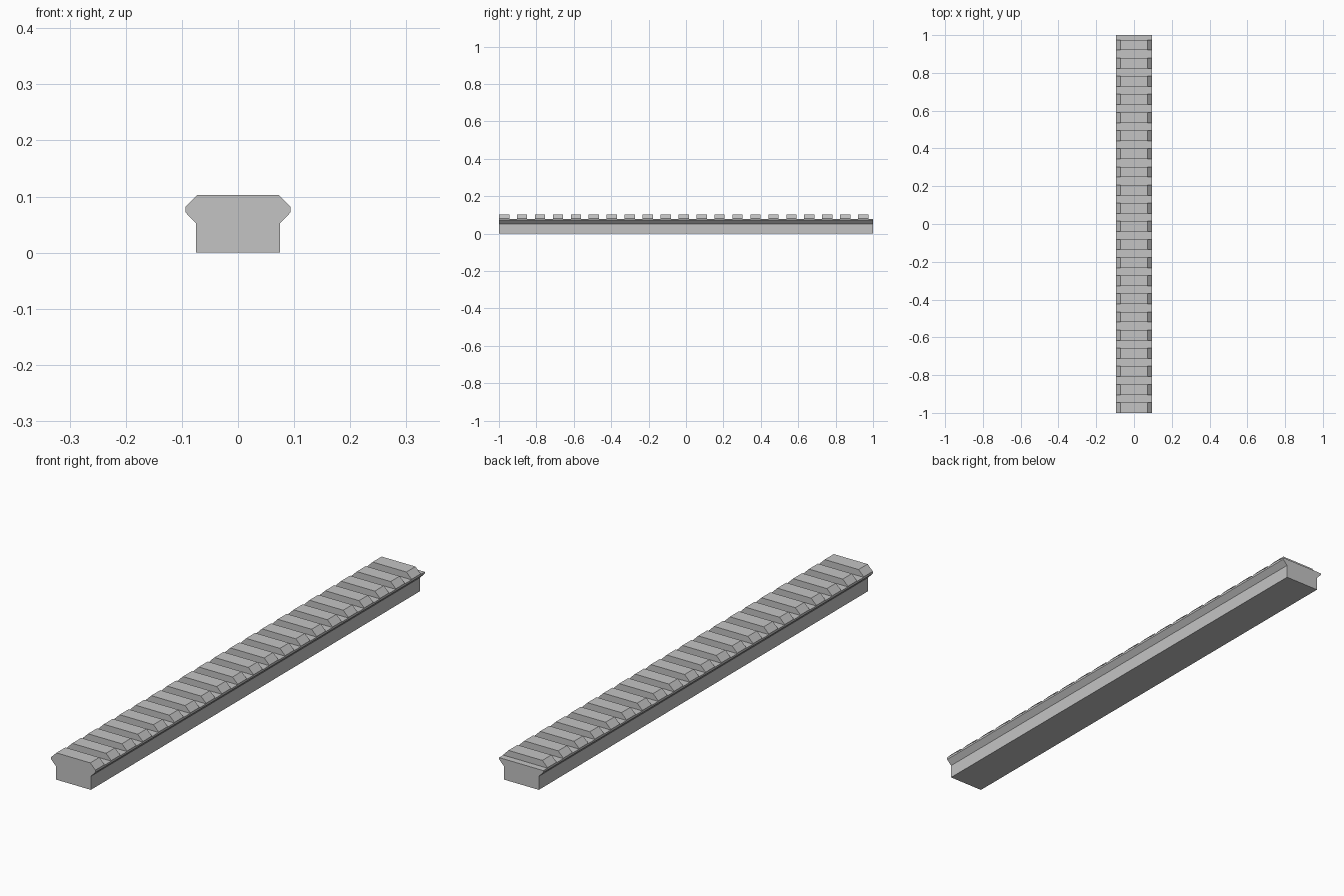
import bpy, bmesh

default = bpy.data.objects.get("Cube")
if default:
    bpy.data.objects.remove(default, do_unlink=True)

HALF_LENGTH = 1.0
PITCH = 0.096
TOOTH = 0.055
TEETH = 21
FLOOR = 0.079

metal = bpy.data.materials.new("grey metal")
metal.use_nodes = True
metal.diffuse_color = (0.55, 0.55, 0.55, 1)
metal.node_tree.nodes["Principled BSDF"].inputs["Base Color"].default_value = metal.diffuse_color


def make_object(name, bm):
    bmesh.ops.recalc_face_normals(bm, faces=bm.faces)
    mesh = bpy.data.meshes.new(name)
    bm.to_mesh(mesh)
    bm.free()
    mesh.materials.append(metal)
    obj = bpy.data.objects.new(name, mesh)
    bpy.context.collection.objects.link(obj)
    return obj


def add_prism(bm, profile, y0, y1):
    """Extrude an x-z profile along y."""
    face = bm.faces.new([bm.verts.new((x, y0, z)) for x, z in profile])
    extruded = bmesh.ops.extrude_face_region(bm, geom=[face])["geom"]
    verts = [v for v in extruded if isinstance(v, bmesh.types.BMVert)]
    bmesh.ops.translate(bm, verts=verts, vec=(0, y1 - y0, 0))


# Rail: mirrored half profile, with a narrow foot and a flared head
half = [(0.0745, 0), (0.0745, 0.052), (0.094, 0.072), (0.094, 0.081), (0.072, 0.103)]
profile = half + [(-x, z) for x, z in reversed(half)]
bm = bmesh.new()
add_prism(bm, profile, -HALF_LENGTH, HALF_LENGTH)
rail = make_object("slotted_rail", bm)

# Cross slots: one box after every tooth, the last one running out of the end
slot = [(-0.2, FLOOR), (0.2, FLOOR), (0.2, 0.2), (-0.2, 0.2)]
bm = bmesh.new()
for i in range(TEETH):
    start = -HALF_LENGTH + i * PITCH
    add_prism(bm, slot, start + TOOTH, start + PITCH)
cutter = make_object("slot_cutter", bm)
cutter.hide_render = True

# Cut the slots and discard the cutter
cut = rail.modifiers.new("slots", 'BOOLEAN')
cut.operation = 'DIFFERENCE'
cut.solver = 'EXACT'
cut.object = cutter
bpy.context.view_layer.objects.active = rail
bpy.ops.object.modifier_apply(modifier=cut.name)
bpy.data.objects.remove(cutter, do_unlink=True)
